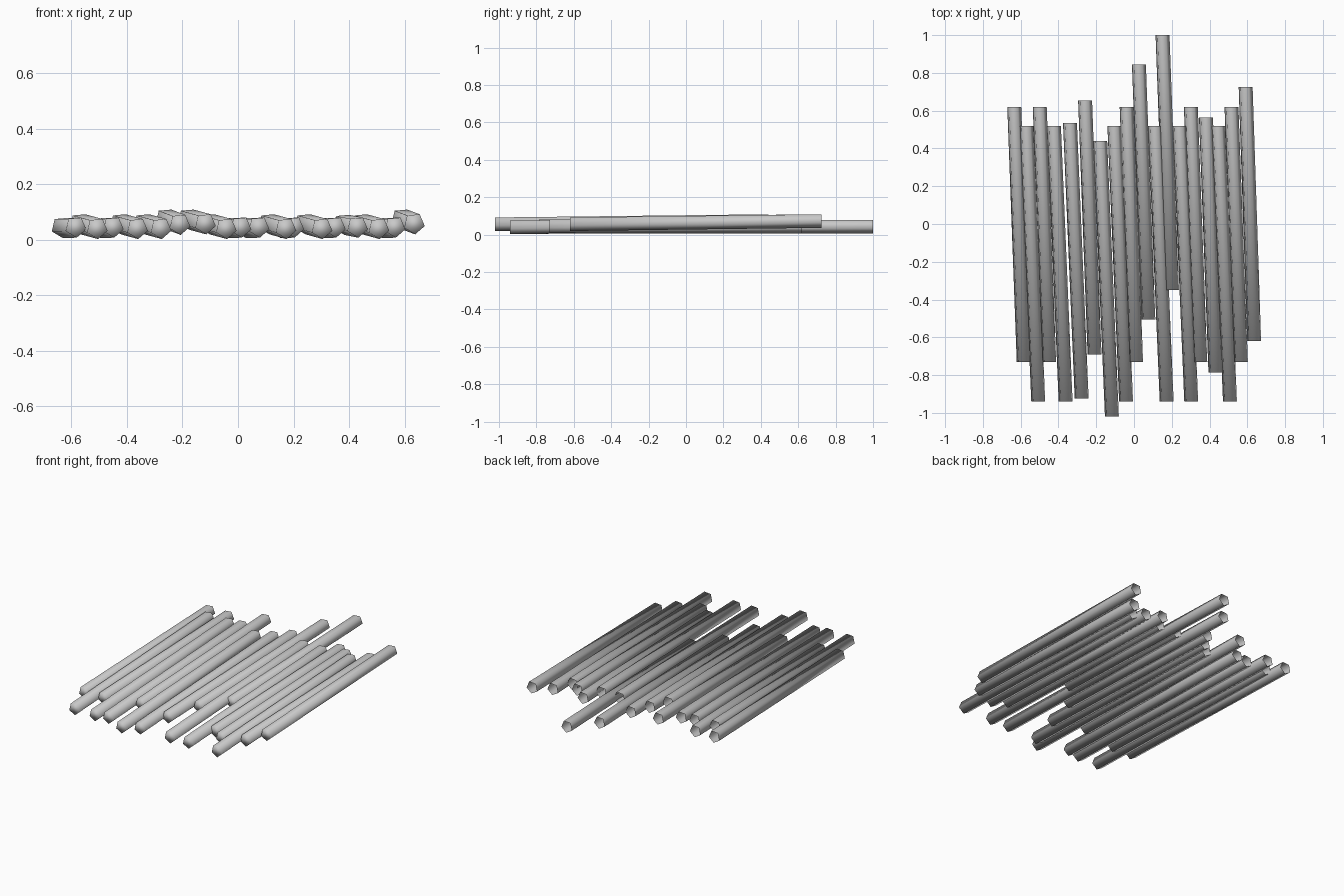
import bpy, bmesh, math
from mathutils import Vector

cube = bpy.data.objects.get("Cube")
if cube:
    bpy.data.objects.remove(cube)

grey = bpy.data.materials.new("plain_grey")
grey.use_nodes = True
colour = (0.58, 0.58, 0.58, 1)
grey.diffuse_color = colour
grey.node_tree.nodes["Principled BSDF"].inputs["Base Color"].default_value = colour

RADIUS = 0.039
SIDES = 5


def make_log(name, front, back):
    """Five-sided smooth log, capped at the front and open at the back."""
    bm = bmesh.new()
    rings = []
    for end in (front, back):
        ring = []
        for i in range(SIDES):
            a = math.radians(-85) + i * math.tau / SIDES
            offset = Vector((math.cos(a), 0, math.sin(a))) * RADIUS
            ring.append(bm.verts.new(Vector(end) + offset))
        rings.append(ring)
    f, b = rings
    for i in range(SIDES):
        j = (i + 1) % SIDES
        bm.faces.new((f[i], f[j], b[j], b[i]))
    bm.faces.new(f)
    bmesh.ops.recalc_face_normals(bm, faces=bm.faces)
    # The cap must look towards the front
    cap = bm.faces[:][-1]
    cap.normal_update()
    if cap.normal.y > 0:
        bmesh.ops.reverse_faces(bm, faces=bm.faces)
    for face in bm.faces:
        face.smooth = True
    mesh = bpy.data.meshes.new(name)
    bm.to_mesh(mesh)
    bm.free()
    mesh.materials.append(grey)
    obj = bpy.data.objects.new(name, mesh)
    bpy.context.collection.objects.link(obj)


# Two repeating kinds of log: (front y, back y, front z, back z, sideways drift)
SHORT = (-0.73, 0.62, 0.046, 0.045, 0.05)
LONG = (-0.94, 0.52, 0.041, 0.058, 0.062)


def shifted(kind, dy, dz=0.0):
    return (kind[0] + dy, kind[1] + dy, kind[2] + dz, kind[3] + dz, kind[4])


# Back x of each log, from right to left, with its kind
logs = [
    (-0.635, SHORT), (-0.57, LONG), (-0.5, SHORT), (-0.425, LONG),
    (-0.34, shifted(LONG, 0.015)),
    (-0.26, (-0.69, 0.655, 0.056, 0.075, 0.05)),
    (-0.18, shifted(LONG, -0.08, 0.017)),
    (-0.105, LONG), (-0.04, SHORT), (0.025, shifted(SHORT, 0.225)),
    (0.11, LONG), (0.15, shifted(SHORT, 0.38)),
    (0.24, LONG), (0.30, SHORT),
    (0.38, (-0.785, 0.565, 0.046, 0.056, 0.05)),
    (0.445, LONG), (0.515, SHORT),
    (0.59, (-0.62, 0.725, 0.058, 0.075, 0.045)),
]
for n, (x, (y0, y1, z0, z1, drift)) in enumerate(logs, 1):
    make_log(f"log_{n}", (x + drift, y0, z0), (x, y1, z1))
